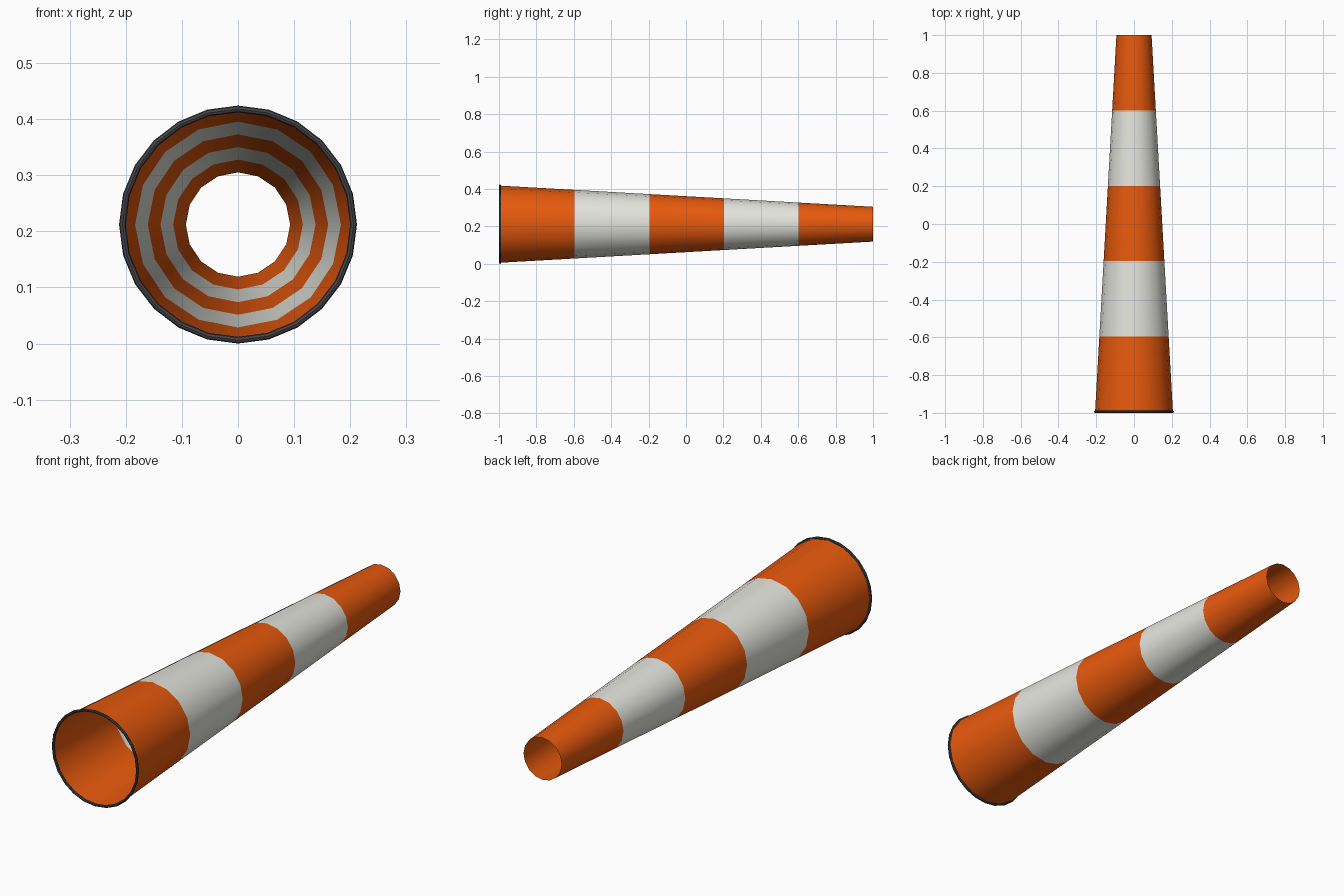
import bpy, bmesh, math

if "Cube" in bpy.data.objects:
    bpy.data.objects.remove(bpy.data.objects["Cube"])

SEGS, BANDS = 16, 5
Y0, Y1 = -0.994, 1.0          # wide mouth, narrow tail
R0, R1 = 0.206, 0.093
ZC = 0.212                    # height of the axis


def material(name, rgb):
    m = bpy.data.materials.new(name)
    m.diffuse_color = (*rgb, 1.0)
    m.use_nodes = True
    m.node_tree.nodes["Principled BSDF"].inputs["Base Color"].default_value = m.diffuse_color
    return m


orange = material("orange fabric", (0.80, 0.10, 0.004))
white = material("white fabric", (0.78, 0.78, 0.73))
dark = material("dark metal", (0.06, 0.06, 0.07))

# Tapered open fabric tube: one loop of vertices per band boundary
bm = bmesh.new()
loops = []
for i in range(BANDS + 1):
    t = i / BANDS
    r, y = R0 + (R1 - R0) * t, Y0 + (Y1 - Y0) * t
    loops.append([bm.verts.new((r * math.sin(a), y, ZC + r * math.cos(a)))
                  for a in (math.tau * k / SEGS for k in range(SEGS))])

# Alternating orange and white bands
for i in range(BANDS):
    for k in range(SEGS):
        n = (k + 1) % SEGS
        f = bm.faces.new((loops[i][k], loops[i + 1][k], loops[i + 1][n], loops[i][n]))
        f.material_index = i % 2
        f.smooth = True
bm.normal_update()
# Make the faces point away from the axis
f = next(iter(bm.faces))
c = f.calc_center_median()
if f.normal.x * c.x + f.normal.z * (c.z - ZC) < 0:
    bmesh.ops.reverse_faces(bm, faces=bm.faces[:])
mesh = bpy.data.meshes.new("striped_sleeve")
bm.to_mesh(mesh)
bm.free()
mesh.materials.append(orange)
mesh.materials.append(white)
sleeve = bpy.data.objects.new("striped_sleeve", mesh)
bpy.context.collection.objects.link(sleeve)

# Metal hoop holding the mouth open
bpy.ops.mesh.primitive_torus_add(major_segments=24, minor_segments=8,
                                 major_radius=R0, minor_radius=0.006,
                                 location=(0, Y0, ZC), rotation=(math.pi / 2, 0, 0))
hoop = bpy.context.object
hoop.name = "mouth_hoop"
hoop.data.materials.append(dark)
